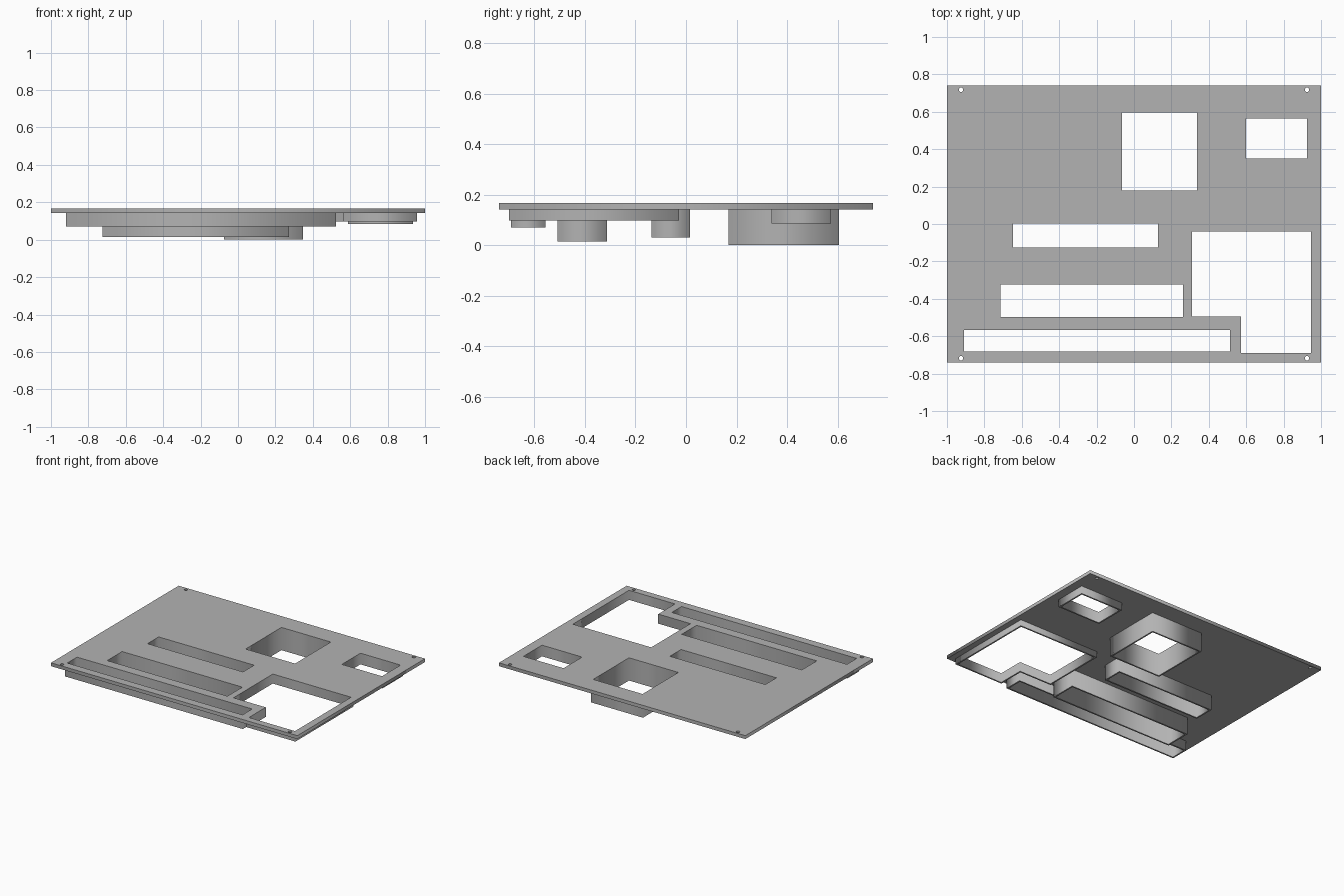
import bpy
from math import cos, sin, tau

if "Cube" in bpy.data.objects:
    bpy.data.objects.remove(bpy.data.objects["Cube"], do_unlink=True)

GREY = (0.45, 0.45, 0.45, 1)
mat = bpy.data.materials.new("plain grey")
mat.use_nodes = True
mat.diffuse_color = GREY
mat.node_tree.nodes["Principled BSDF"].inputs["Base Color"].default_value = GREY

TOP, UNDER, WALL = 0.167, 0.142, 0.011


def rect(x0, x1, y0, y1):
    return [(x0, y0), (x1, y0), (x1, y1), (x0, y1)]


def circle(cx, cy, r, n=24):
    return [(cx + r * cos(tau * i / n), cy + r * sin(tau * i / n)) for i in range(n)]


def outset(loop, d):
    """Push a counter-clockwise right-angled outline outwards by d."""
    out = []
    for i, (x, y) in enumerate(loop):
        px, py = loop[i - 1]
        nx, ny = loop[(i + 1) % len(loop)]
        for ax, ay in ((x - px, y - py), (nx - x, ny - y)):
            length = abs(ax) + abs(ay)
            x, y = x + d * ay / length, y - d * ax / length
        out.append((x, y))
    return out


def slab(name, loops, z0, z1):
    """Extrude an outline with holes into a solid mesh."""
    curve = bpy.data.curves.new(name, "CURVE")
    curve.dimensions = "2D"
    curve.fill_mode = "BOTH"
    curve.extrude = (z1 - z0) / 2
    for loop in loops:
        spline = curve.splines.new("POLY")
        spline.points.add(len(loop) - 1)
        for point, (x, y) in zip(spline.points, loop):
            point.co = (x, y, 0, 1)
        spline.use_cyclic_u = True
    temp = bpy.data.objects.new(name + "_outline", curve)
    bpy.context.collection.objects.link(temp)
    bpy.context.view_layer.update()
    graph = bpy.context.evaluated_depsgraph_get()
    mesh = bpy.data.meshes.new_from_object(temp.evaluated_get(graph))
    bpy.data.objects.remove(temp, do_unlink=True)
    mesh.name = name
    mesh.materials.clear()
    mesh.materials.append(mat)
    obj = bpy.data.objects.new(name, mesh)
    obj.location.z = (z0 + z1) / 2
    bpy.context.collection.objects.link(obj)


# Openings: outline and the height its collar reaches down to
openings = {
    "square_collar": (rect(-0.064, 0.337, 0.18, 0.595), 0),
    "small_collar": (rect(0.599, 0.925, 0.349, 0.564), 0.085),
    "rear_slot_collar": (rect(-0.647, 0.128, -0.125, 0.004), 0.03),
    "middle_slot_collar": (rect(-0.714, 0.262, -0.497, -0.324), 0.014),
    "front_slot_collar": (rect(-0.909, 0.513, -0.681, -0.568), 0.07),
    "stepped_collar": ([(0.572, -0.69), (0.946, -0.69), (0.946, -0.039),
                        (0.31, -0.039), (0.31, -0.495), (0.572, -0.495)], 0.097),
}

# Panel with openings and corner screw holes
screws = [circle(x, y, 0.012) for x in (-0.925, 0.925) for y in (-0.718, 0.718)]
slab("panel", [rect(-1, 1, -0.74, 0.74)] + [o for o, _ in openings.values()] + screws,
     UNDER, TOP)

# Thin collars hanging below each opening
for name, (outline, bottom) in openings.items():
    slab(name, [outset(outline, WALL), outline], bottom, UNDER)
